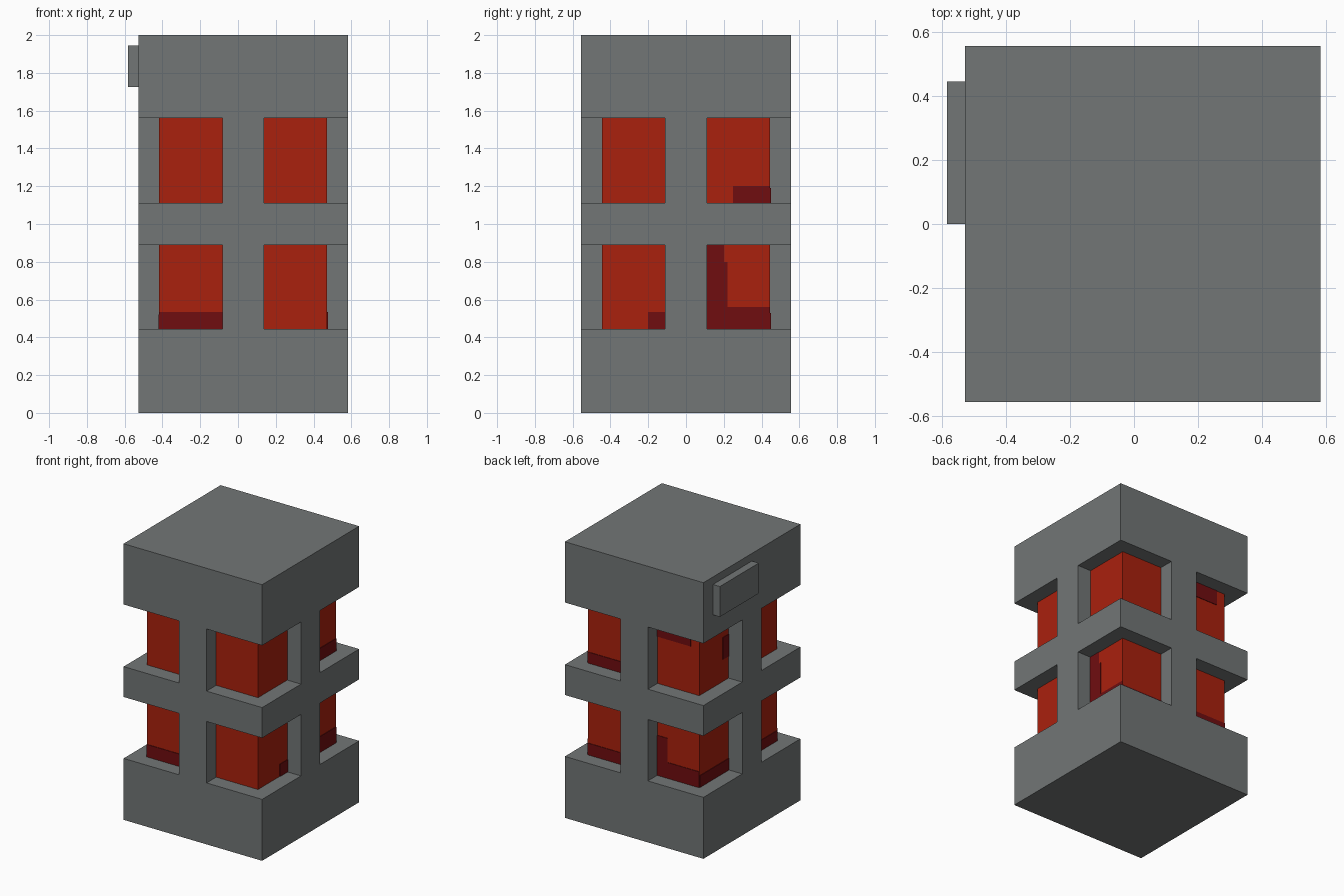
import bpy

if "Cube" in bpy.data.objects:
    bpy.data.objects.remove(bpy.data.objects["Cube"])

CX = 0.027                      # tower axis in x
HALF, CORE, POST = 0.555, 0.445, 0.11
LEVELS = [(0.445, 0.89), (1.11, 1.56)]


def material(name, rgb):
    m = bpy.data.materials.new(name)
    m.diffuse_color = (*rgb, 1)
    m.use_nodes = True
    m.node_tree.nodes["Principled BSDF"].inputs["Base Color"].default_value = m.diffuse_color
    return m


grey = material("stone grey", (0.168, 0.181, 0.181))
red = material("glowing red", (0.40, 0.015, 0.004))
dark = material("dark red", (0.16, 0.004, 0.005))


def box(name, x, y, z, mat):
    """Box from (min, max) pairs."""
    lo, hi = zip(x, y, z)
    v = [(a, b, c) for a in x for b in y for c in z]
    f = [(0, 1, 3, 2), (4, 6, 7, 5), (0, 4, 5, 1), (2, 3, 7, 6), (0, 2, 6, 4), (1, 5, 7, 3)]
    me = bpy.data.meshes.new(name)
    me.from_pydata(v, [], f)
    me.materials.append(mat)
    ob = bpy.data.objects.new(name, me)
    bpy.context.collection.objects.link(ob)
    return ob


# Frame: a solid block with the corners notched out on two levels
frame = box("frame", (CX - HALF, CX + HALF), (-HALF, HALF), (0, 2), grey)
cutters = []
for z in LEVELS:
    for sx in (-1, 1):
        for sy in (-1, 1):
            xs = sorted((CX + sx * POST, CX + sx * 0.8))
            ys = sorted((sy * POST, sy * 0.8))
            c = box("notch_cutter", xs, ys, z, grey)
            c.hide_render = True
            cutters.append(c)
            mod = frame.modifiers.new("notch", 'BOOLEAN')
            mod.operation, mod.solver, mod.object = 'DIFFERENCE', 'EXACT', c
bpy.context.view_layer.objects.active = frame
for mod in list(frame.modifiers):
    bpy.ops.object.modifier_apply(modifier=mod.name)
for c in cutters:
    bpy.data.objects.remove(c)

# Red core showing in the notches
for i, z in enumerate(LEVELS):
    box(f"core_{i}", (CX - CORE, CX + CORE), (-CORE, CORE), z, red)

# Small plate on the left side
box("side_plate", (-0.583, CX - HALF), (0, 0.445), (1.725, 1.945), grey)

# Dark patches on the core: side, span along the side, height span
T = 0.004
L, R = (CX - CORE, CX - POST), (CX + POST, CX + CORE)
N, B = (-CORE, -POST), (POST, CORE)
patches = [
    ("front", L, (0.445, 0.535)),
    ("right", (-0.20, -0.11), (0.445, 0.535)),
    ("right", (0.25, 0.445), (1.11, 1.20)),
    ("right", B, (0.445, 0.56)),
    ("right", (0.11, 0.22), (0.56, 0.80)),
    ("right", (0.11, 0.20), (0.80, 0.89)),
    ("back", R, (1.11, 1.19)),
    ("back", R, (0.445, 0.53)),
    ("back", L, (0.445, 0.56)),
    ("back", (-0.165, -0.083), (0.56, 0.735)),
    ("back", (-0.35, -0.083), (1.45, 1.56)),
    ("left", (0.11, 0.18), (1.27, 1.43)),
    ("left", B, (0.445, 0.53)),
    ("left", N, (0.445, 0.52)),
]
for i, (side, span, z) in enumerate(patches):
    if side in ("front", "back"):
        y = (-CORE - T, -CORE) if side == "front" else (CORE, CORE + T)
        box(f"dark_patch_{i}", span, y, z, dark)
    else:
        x = (CX - CORE - T, CX - CORE) if side == "left" else (CX + CORE, CX + CORE + T)
        box(f"dark_patch_{i}", x, span, z, dark)
